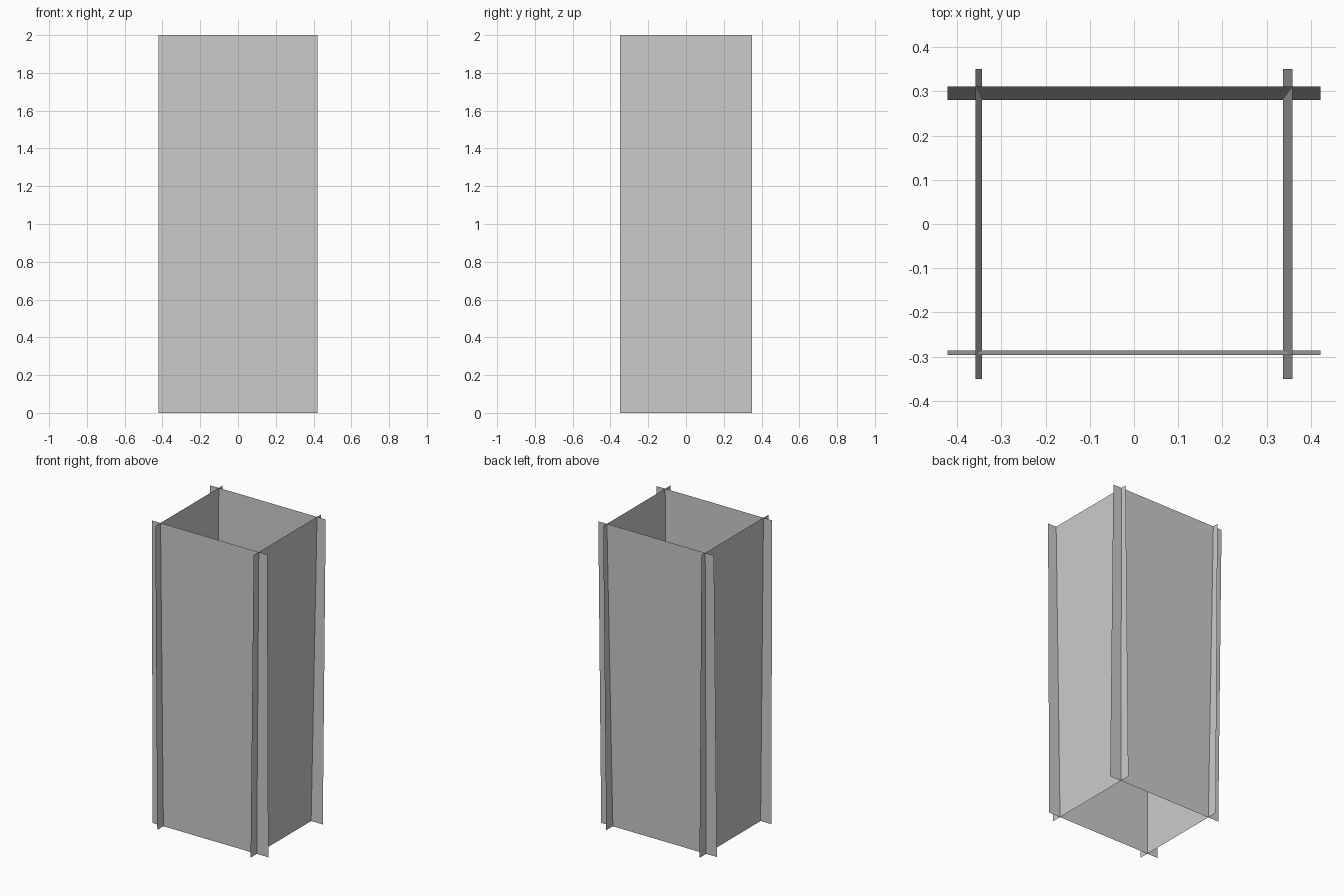
import bpy

if "Cube" in bpy.data.objects:
    bpy.data.objects.remove(bpy.data.objects["Cube"])

HEIGHT = 2.0


def sheet(name, bottom_edge, top_edge):
    """Thin single-sided sheet spanning a bottom edge and a top edge (xy pairs)."""
    verts = [(x, y, 0) for x, y in bottom_edge] + [(x, y, HEIGHT) for x, y in reversed(top_edge)]
    mesh = bpy.data.meshes.new(name)
    mesh.from_pydata(verts, [], [(0, 1, 2, 3)])
    obj = bpy.data.objects.new(name, mesh)
    bpy.context.collection.objects.link(obj)


HALF_X, HALF_Y = 0.422, 0.35

# Front and back sheets: wide in x, leaning slightly outward (bottom y, top y)
for name, y0, y1, s in (("front_sheet", -0.286, -0.296, 1), ("back_sheet", 0.281, 0.311, -1)):
    sheet(name, [(-s * HALF_X, y0), (s * HALF_X, y0)], [(-s * HALF_X, y1), (s * HALF_X, y1)])

# Left and right sheets: wide in y, leaning slightly outward (bottom x, top x)
for name, x0, x1, s in (("left_sheet", -0.344, -0.358, -1), ("right_sheet", 0.337, 0.359, 1)):
    sheet(name, [(x0, -s * HALF_Y), (x0, s * HALF_Y)], [(x1, -s * HALF_Y), (x1, s * HALF_Y)])
